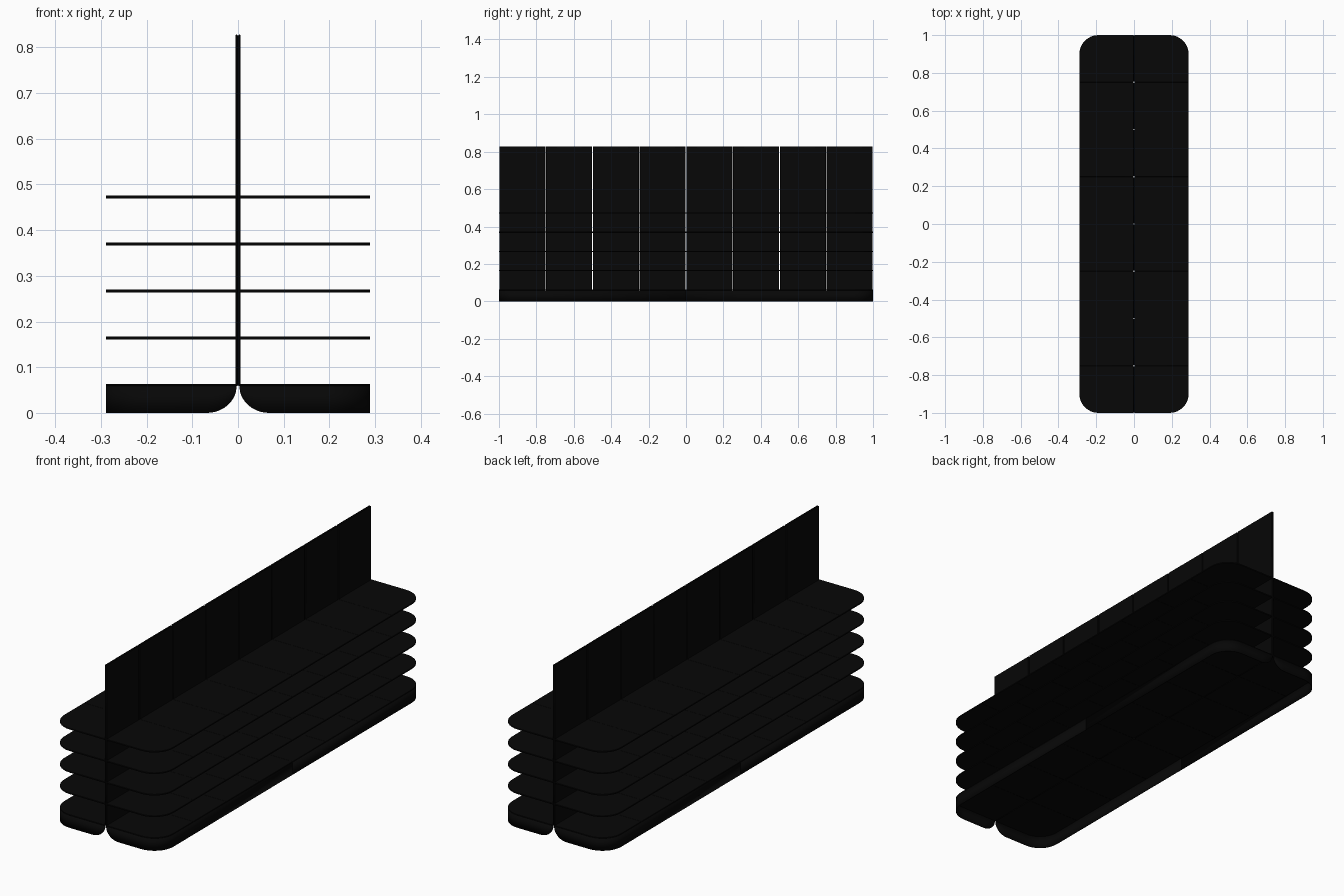
import bpy, bmesh, math

cube = bpy.data.objects.get("Cube")
if cube:
    bpy.data.objects.remove(cube, do_unlink=True)

# Overall sizes
DEPTH, HALF_LEN, CORNER = 0.289, 1.0, 0.1
BAY = 0.25
BASE_TOP, PANEL_TOP = 0.063, 0.828
BACK = 0.003
SHEET = 0.004
NOTCH = 0.065

black = bpy.data.materials.new("black metal")
black.use_nodes = True
colour = (0.002, 0.002, 0.002, 1)
black.diffuse_color = colour
black.node_tree.nodes["Principled BSDF"].inputs["Base Color"].default_value = colour


def finish(bm, name, mirror_axes):
    mesh = bpy.data.meshes.new(name)
    bm.to_mesh(mesh)
    bm.free()
    mesh.materials.append(black)
    obj = bpy.data.objects.new(name, mesh)
    bpy.context.collection.objects.link(obj)
    mirror = obj.modifiers.new("both sides", 'MIRROR')
    mirror.use_axis = mirror_axes
    mirror.use_mirror_merge = False
    bpy.ops.object.select_all(action='DESELECT')
    obj.select_set(True)
    bpy.context.view_layer.objects.active = obj
    bpy.ops.object.shade_smooth_by_angle(angle=math.radians(30))
    return obj


def add_bevel(obj, width):
    edge = obj.modifiers.new("edge bevel", 'BEVEL')
    edge.width = width
    edge.segments = 1
    edge.limit_method = 'ANGLE'


def bay_outline(index, back):
    """Plan of one bay; the last bay has a rounded outer corner."""
    y0, y1 = index * BAY, (index + 1) * BAY
    pts = [(back, y0), (DEPTH, y0)]
    if y1 < HALF_LEN:
        pts.append((DEPTH, y1))
    else:
        steps = 8
        for k in range(steps + 1):
            a = math.pi / 2 * k / steps
            pts.append((DEPTH - CORNER + CORNER * math.cos(a),
                        y1 - CORNER + CORNER * math.sin(a)))
    pts.append((back, y1))
    return pts


def shelf(name, bottom, top):
    """Thin shelf made of eight bays a side."""
    bm = bmesh.new()
    for index in range(4):
        outline = bay_outline(index, BACK)
        low, high = [[bm.verts.new((x, y, z)) for x, y in outline] for z in (bottom, top)]
        for i in range(len(low)):
            j = (i + 1) % len(low)
            bm.faces.new((low[i], low[j], high[j], high[i]))
        bm.faces.new(low[::-1])
        bm.faces.new(high)
    add_bevel(finish(bm, name, (True, True, False)), 0.0006)


# Four thin shelves and the base deck
for n in range(4):
    z = 0.164 + n * 0.1028
    shelf("shelf_%d" % (n + 1), z - 0.003, z + 0.003)
shelf("base_deck", BASE_TOP - SHEET, BASE_TOP)

# Skirt around the hollow base, its lower edge curving up at the middle
skirt_top = BASE_TOP - SHEET
path = [(DEPTH, 0, 0)]
path += [(x, y, 0) for x, y in bay_outline(3, BACK + NOTCH)[2:]]
for k in range(1, 11):
    a = math.pi / 2 * k / 10.5
    path.append((BACK + NOTCH * (1 - math.sin(a)), HALF_LEN,
                 skirt_top * (1 - math.cos(a))))
bm = bmesh.new()
low = [bm.verts.new(p) for p in path]
high = [bm.verts.new((x, y, skirt_top)) for x, y, z in path]
for i in range(len(path) - 1):
    bm.faces.new((low[i], low[i + 1], high[i + 1], high[i]))
skirt = finish(bm, "base_skirt", (True, True, False))
skirt.modifiers.new("sheet thickness", 'SOLIDIFY').thickness = SHEET

# Back panels, one thin sheet per bay and side
bm = bmesh.new()
gap = 0.005
foot = BASE_TOP - SHEET
for n in range(8):
    box = bmesh.ops.create_cube(bm, size=1)["verts"]
    for v in box:
        v.co.x = 0.003 + v.co.x * 0.005
        v.co.y = -HALF_LEN + gap / 2 + n * BAY + (BAY - gap) * (v.co.y + 0.5)
        v.co.z = foot + (PANEL_TOP - foot) * (v.co.z + 0.5)
add_bevel(finish(bm, "back_panels", (True, False, False)), 0.0015)
